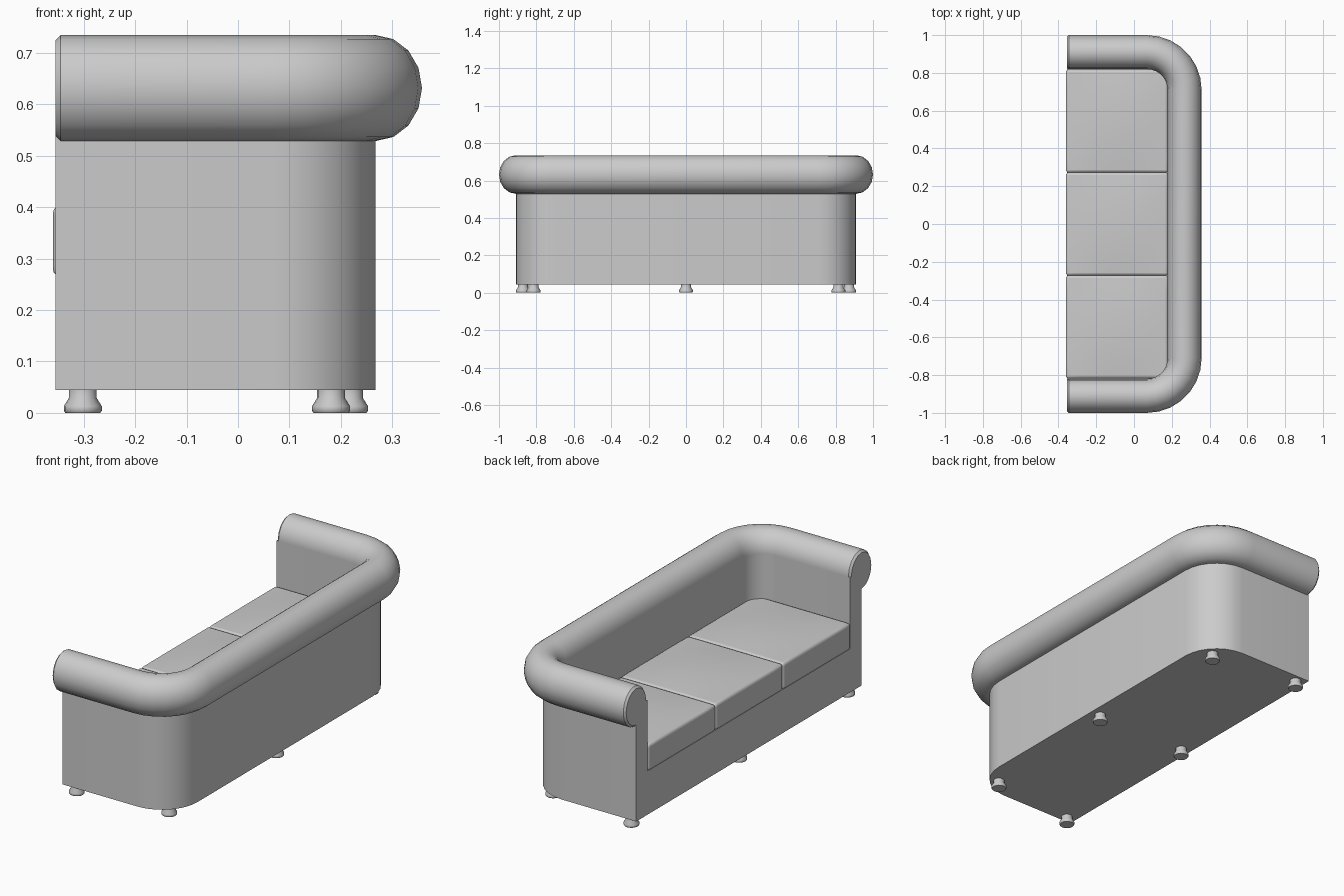
import bpy, bmesh, math
from mathutils import Vector

cube = bpy.data.objects.get("Cube")
if cube:
    bpy.data.objects.remove(cube, do_unlink=True)

grey = bpy.data.materials.new("grey_upholstery")
grey.use_nodes = True
grey.diffuse_color = (0.6, 0.6, 0.6, 1)
grey.node_tree.nodes["Principled BSDF"].inputs["Base Color"].default_value = (0.6, 0.6, 0.6, 1)

FRONT, BACK, SIDE, RADIUS = -0.355, 0.268, 0.91, 0.2
FLOOR, SEAT, ROLL_Z = 0.045, 0.268, 0.632


def finish(name, bm, angle=35, bevel=0):
    bmesh.ops.recalc_face_normals(bm, faces=bm.faces)
    mesh = bpy.data.meshes.new(name)
    bm.to_mesh(mesh)
    bm.free()
    mesh.materials.append(grey)
    obj = bpy.data.objects.new(name, mesh)
    bpy.context.collection.objects.link(obj)
    bpy.ops.object.select_all(action='DESELECT')
    obj.select_set(True)
    bpy.context.view_layer.objects.active = obj
    bpy.ops.object.shade_smooth_by_angle(angle=math.radians(angle))
    if bevel:
        mod = obj.modifiers.new("soft_edges", 'BEVEL')
        mod.width, mod.segments = bevel, 3
        mod.limit_method, mod.angle_limit = 'ANGLE', math.radians(50)
    return obj


def u_path(steps=7):
    """Horseshoe path around the seat: (point, outward normal) pairs."""
    path = [(Vector((FRONT, -SIDE)), Vector((0, -1)))]
    for sign in (-1, 1):
        centre = Vector((BACK - RADIUS, sign * (SIDE - RADIUS)))
        for i in range(steps + 1):
            t = i / steps if sign > 0 else i / steps - 1
            n = Vector((math.cos(t * math.pi / 2), math.sin(t * math.pi / 2)))
            path.append((centre + n * RADIUS, n))
    path.append((Vector((FRONT, SIDE)), Vector((0, 1))))
    return path


def offset(distance):
    return [p + n * distance for p, n in u_path()]


def bridge(bm, a, b):
    for i in range(len(a)):
        j = (i + 1) % len(a)
        bm.faces.new((a[i], a[j], b[j], b[i]))


def prism(name, outline, z0, z1):
    bm = bmesh.new()
    low, high = [[bm.verts.new((p.x, p.y, z)) for p in outline] for z in (z0, z1)]
    bridge(bm, low, high)
    bm.faces.new(low)
    bm.faces.new(high)
    return finish(name, bm)


# Arms and back as one curved wall, with the seat base inside it
prism("arms_and_back", offset(0) + offset(-0.09)[::-1], FLOOR, ROLL_Z)
prism("seat_base", offset(-0.09), FLOOR, SEAT)

# Padded roll swept along the top, with softened flat ends
bm = bmesh.new()
stations = [(p, n, 1) for p, n in u_path()]
for end in (0, -1):
    p, n, _ = stations[end]
    inner = (p + Vector((0.01, 0)), n, 1)
    stations[end] = (p, n, 0.9)
    stations.insert(1 if end == 0 else len(stations) - 1, inner)
rings = []
for p, n, scale in stations:
    ring = []
    for i in range(16):
        a = i * math.tau / 16
        q = p + n * (0.09 * scale * math.cos(a))
        ring.append(bm.verts.new((q.x, q.y, ROLL_Z + 0.103 * scale * math.sin(a))))
    rings.append(ring)
for a, b in zip(rings, rings[1:]):
    bridge(bm, a, b)
bm.faces.new(rings[0])
bm.faces.new(rings[-1])
finish("top_roll", bm, 40)

# Three softly crowned seat cushions
for label, y in (("right", -0.545), ("middle", 0), ("left", 0.545)):
    bm = bmesh.new()
    bmesh.ops.create_cube(bm, size=2)
    bmesh.ops.subdivide_edges(bm, edges=bm.edges[:], cuts=6, use_grid_fill=True)
    for v in bm.verts:
        u, w, h = v.co
        crown = 0.014 * (1 - u * u) * (1 - w * w) if h > 0.99 else 0
        v.co = (-0.09 + 0.27 * u, y + 0.2725 * w, 0.334 + 0.068 * h + crown)
    finish(label + "_cushion", bm, 50, 0.013)

# Turned feet
profile = [(0.034, 0), (0.037, 0.004), (0.037, 0.013), (0.027, 0.029), (0.027, 0.048)]
places = {"front": (-0.302, 0.872), "back": (0.181, 0.815)}
feet = [("front_middle", -0.302, 0), ("back_middle", 0.216, 0)]
for row, (x, y) in places.items():
    feet += [(row + "_left", x, y), (row + "_right", x, -y)]
for label, x, y in feet:
    bm = bmesh.new()
    rings = [[bm.verts.new((x + r * math.cos(i * math.tau / 16),
                            y + r * math.sin(i * math.tau / 16), z)) for i in range(16)]
             for r, z in profile]
    for a, b in zip(rings, rings[1:]):
        bridge(bm, a, b)
    bm.faces.new(rings[0])
    bm.faces.new(rings[-1])
    finish(label + "_foot", bm, 50)
